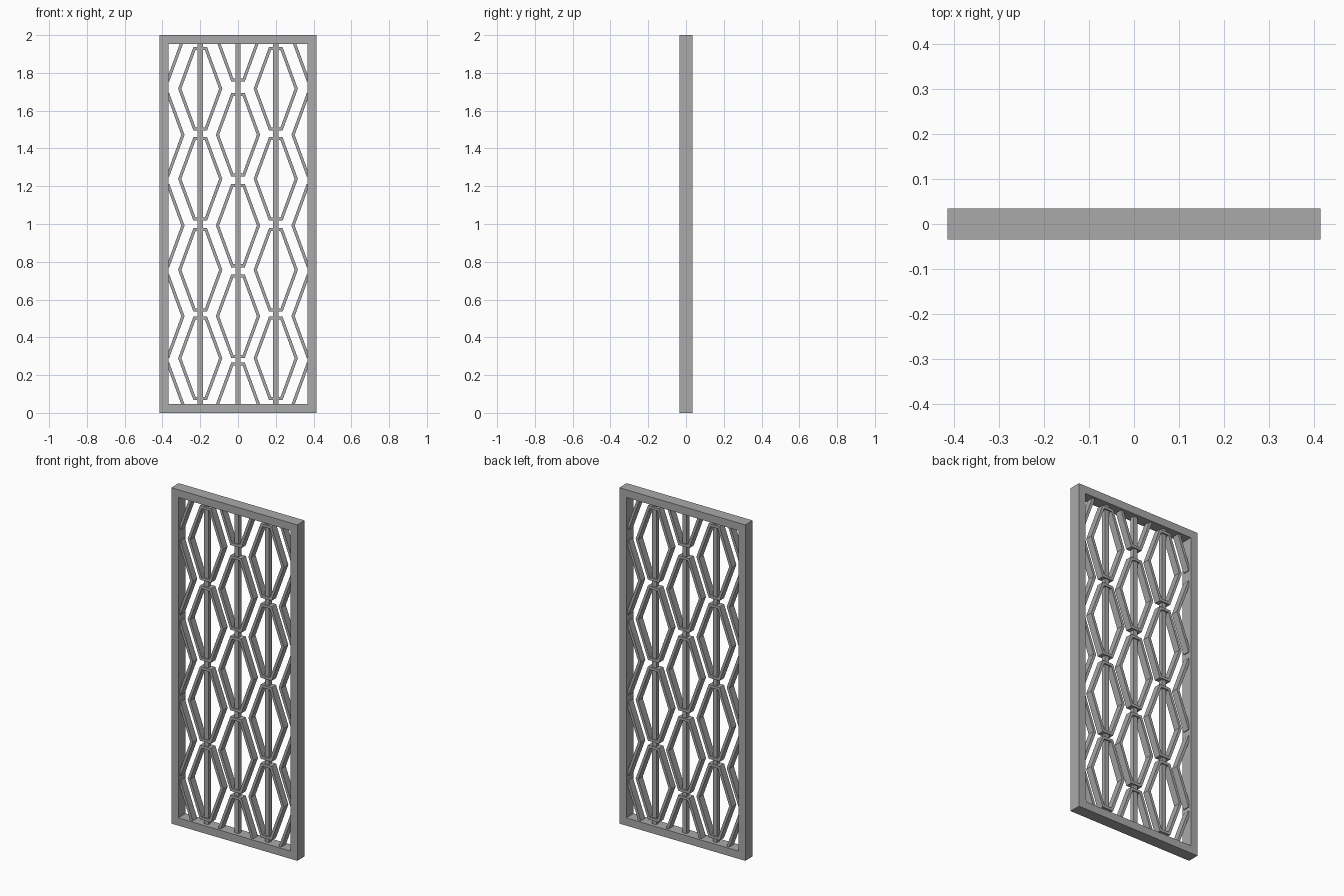
import bpy
import bmesh
from mathutils import Vector

old = bpy.data.objects.get("Cube")
if old:
    bpy.data.objects.remove(old, do_unlink=True)

WIDTH, HEIGHT, DEPTH = 0.83, 2.0, 0.07
RAIL = 0.046          # frame face width
BAR = 0.027           # square upright bars
RING_DEPTH = 0.042
RING_WALL = 0.016

grey = bpy.data.materials.new("grey_metal")
colour = (0.4, 0.4, 0.4, 1)
grey.diffuse_color = colour
grey.use_nodes = True
grey.node_tree.nodes["Principled BSDF"].inputs["Base Color"].default_value = colour


def finish(name, bm):
    bmesh.ops.recalc_face_normals(bm, faces=bm.faces)
    mesh = bpy.data.meshes.new(name)
    bm.to_mesh(mesh)
    bm.free()
    mesh.materials.append(grey)
    obj = bpy.data.objects.new(name, mesh)
    bpy.context.collection.objects.link(obj)
    return obj


def add_ring(bm, outer, inner, depth):
    """Extruded closed band between two matching (x, z) outlines."""
    n = len(outer)
    loops = [[bm.verts.new((x, y, z)) for x, z in outline]
             for outline, y in ((outer, -depth / 2), (inner, -depth / 2),
                                (inner, depth / 2), (outer, depth / 2))]
    for a, b in zip(loops, loops[1:] + loops[:1]):
        for i in range(n):
            j = (i + 1) % n
            bm.faces.new((a[i], a[j], b[j], b[i]))


def rectangle(inset):
    x = WIDTH / 2 - inset
    return [(-x, inset), (x, inset), (x, HEIGHT - inset), (-x, HEIGHT - inset)]


def hexagon(cx, cz, side, flat, half_height):
    return [(cx + x, cz + z) for x, z in (
        (-side, 0), (-flat, -half_height), (flat, -half_height),
        (side, 0), (flat, half_height), (-flat, half_height))]


def trim(bm, co, normal):
    """Cut away everything beyond a plane and cap the cut ends."""
    geom = bm.verts[:] + bm.edges[:] + bm.faces[:]
    cut = bmesh.ops.bisect_plane(bm, geom=geom, plane_co=co, plane_no=normal,
                                 clear_outer=True)["geom_cut"]
    edges = [e for e in cut if isinstance(e, bmesh.types.BMEdge)]
    if edges:
        bmesh.ops.holes_fill(bm, edges=edges, sides=0)


# Outer frame
bm = bmesh.new()
add_ring(bm, rectangle(0), rectangle(RAIL), DEPTH)
finish("frame", bm)

# Upright bars
for name, x in (("right_bar", -0.2), ("middle_bar", 0), ("left_bar", 0.2)):
    bm = bmesh.new()
    bmesh.ops.create_cube(bm, size=1)
    bmesh.ops.scale(bm, verts=bm.verts, vec=(BAR, BAR, HEIGHT - RAIL))
    bmesh.ops.translate(bm, verts=bm.verts, vec=(x, 0, HEIGHT / 2))
    finish(name, bm)

# Staggered columns of hexagonal rings, trimmed inside the frame
full_rows = (0.289, 0.757, 1.239, 1.716)
offset_rows = (0.045, 0.512, 0.992, 1.472, 1.976)
columns = (("right_edge_rings", -0.4, offset_rows), ("right_rings", -0.2, full_rows),
           ("middle_rings", 0, offset_rows), ("left_rings", 0.2, full_rows),
           ("left_edge_rings", 0.4, offset_rows))
edge_x = WIDTH / 2 - RAIL / 2
for name, x, rows in columns:
    bm = bmesh.new()
    for z in rows:
        add_ring(bm, hexagon(x, z, 0.117, 0.036, 0.221),
                 hexagon(x, z, 0.117 - RING_WALL * 1.07, 0.036 - RING_WALL * 0.7,
                         0.221 - RING_WALL), RING_DEPTH)
    trim(bm, Vector((0, 0, RAIL / 2)), Vector((0, 0, -1)))
    trim(bm, Vector((0, 0, HEIGHT - RAIL / 2)), Vector((0, 0, 1)))
    trim(bm, Vector((-edge_x, 0, 0)), Vector((-1, 0, 0)))
    trim(bm, Vector((edge_x, 0, 0)), Vector((1, 0, 0)))
    finish(name, bm)
